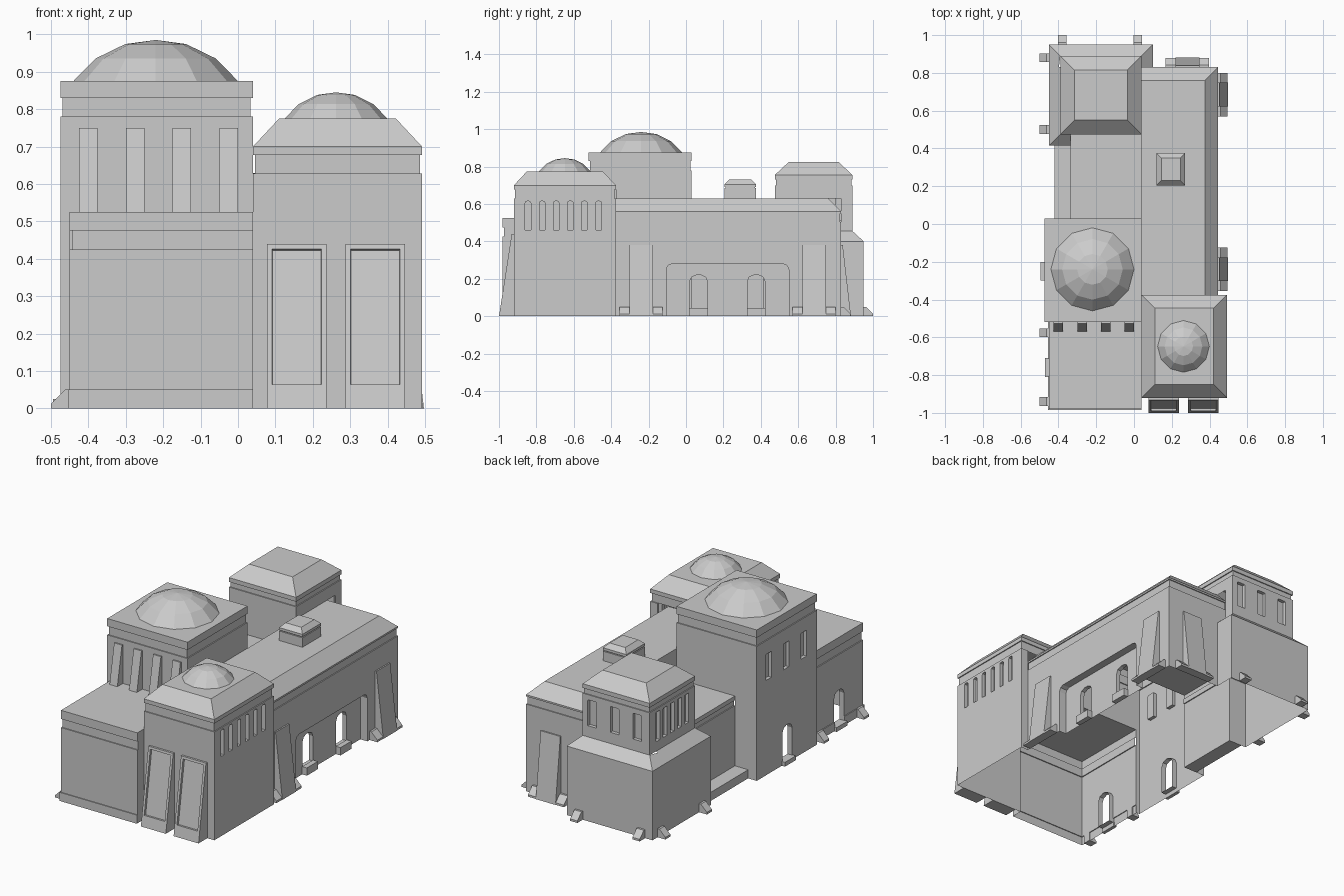
import bpy, bmesh, math
from mathutils import Vector

cube = bpy.data.objects.get("Cube")
if cube:
    bpy.data.objects.remove(cube)

plaster = bpy.data.materials.new("grey_plaster")
plaster.use_nodes = True
GREY = (0.6, 0.6, 0.6, 1)
plaster.diffuse_color = GREY
plaster.node_tree.nodes["Principled BSDF"].inputs["Base Color"].default_value = GREY

OUT = {"W": Vector((-1, 0, 0)), "E": Vector((1, 0, 0)),
       "S": Vector((0, -1, 0)), "N": Vector((0, 1, 0))}


def finish(name, bm):
    bmesh.ops.recalc_face_normals(bm, faces=bm.faces)
    mesh = bpy.data.meshes.new(name)
    bm.to_mesh(mesh)
    bm.free()
    mesh.materials.append(plaster)
    obj = bpy.data.objects.new(name, mesh)
    bpy.context.collection.objects.link(obj)
    return obj


def loft(name, rect, rings, sides=(1, 1, 1, 1)):
    """Stack of rectangles, each one (inset, height); sides weights the inset W, E, S, N."""
    x0, x1, y0, y1 = rect
    w, e, s, n = sides
    bm = bmesh.new()
    loops = []
    for i, z in rings:
        a, b, c, d = x0 + i * w, x1 - i * e, y0 + i * s, y1 - i * n
        loops.append([bm.verts.new(p) for p in ((a, c, z), (b, c, z), (b, d, z), (a, d, z))])
    for lo, hi in zip(loops, loops[1:]):
        for k in range(4):
            bm.faces.new((lo[k], lo[k - 3], hi[k - 3], hi[k]))
    bm.faces.new(loops[0][::-1])
    bm.faces.new(loops[-1])
    return finish(name, bm)


def prism(name, pts, side, base, lo, hi, through=False, inset=0):
    """Profile of (outward, height) run along a wall, or (along, height) run through it."""
    def place(p, t):
        a, along = (t, p[0]) if through else (p[0], t)
        if side in "WE":
            return (base + a * OUT[side].x, along, p[1])
        return (along, base + a * OUT[side].y, p[1])
    bm = bmesh.new()
    ends = [[bm.verts.new(place(p, t)) for p in pts] for t in (lo, hi)]
    for k in range(len(pts)):
        bm.faces.new((ends[0][k - 1], ends[0][k], ends[1][k], ends[1][k - 1]))
    bm.faces.new(ends[0])
    bm.faces.new(ends[1])
    if inset:
        bmesh.ops.recalc_face_normals(bm, faces=bm.faces)
        front = max(bm.faces, key=lambda f: f.normal.dot(OUT[side]) * f.calc_area())
        bmesh.ops.inset_region(bm, faces=[front], thickness=inset, depth=0)
        bmesh.ops.inset_region(bm, faces=[front], thickness=0.002, depth=-0.012)
    return finish(name, bm)


def opening(t, width, z0, z1, c):
    """Opening outline with rounded upper corners of radius c."""
    h = width / 2
    half = [(h, z0), (h, z1 - c), (h - 0.3 * c, z1 - 0.3 * c), (h - c, z1)]
    return [(t + u, z) for u, z in half] + [(t - u, z) for u, z in reversed(half)]


def cut(obj, side, base, centres, width, z0, z1, c, depth, through=False):
    for t in centres:
        cutter = prism("cutter", opening(t, width, z0, z1, c), side, base, -depth, 0.03, True)
        mod = obj.modifiers.new("opening", "BOOLEAN")
        mod.operation, mod.solver, mod.object = "DIFFERENCE", "EXACT", cutter
        bpy.context.view_layer.objects.active = obj
        bpy.ops.object.modifier_apply(modifier=mod.name)
        bpy.data.objects.remove(cutter)
    if through:  # doorways lose the back of the recess
        bm = bmesh.new()
        bm.from_mesh(obj.data)
        axis = 0 if side in "WE" else 1
        plane = base - depth * OUT[side][axis]
        bmesh.ops.delete(bm, context="FACES", geom=[
            f for f in bm.faces if all(abs(v.co[axis] - plane) < 1e-4 for v in f.verts)])
        bm.to_mesh(obj.data)
        bm.free()


# Blocks: footprint, height range, outline rings, weighted sides
def trim(low, mid, top, base=0):
    return [(0, base), (0, low), (0.006, low), (0.006, mid), (0, mid), (0, top)]


BLOCKS = {
    "front_hall": ((-0.45, 0.04, -0.98, -0.52), 0, 0.525,
                   [(-0.005, 0), (-0.005, 0.05)] + trim(0.425, 0.475, 0.525, 0.05), (1, 0, 1, 0)),
    "domed_tower": ((-0.475, 0.04, -0.52, 0.03), 0, 0.875, trim(0.78, 0.83, 0.875), (1, 1, 1, 1)),
    "gate_tower": ((0.04, 0.492, -0.92, -0.375), 0, 0.7,
                   trim(0.628, 0.677, 0.7) + [(0.07, 0.775)], (1, 1, 1, 1)),
    "main_hall": ((0.04, 0.445, -0.375, 0.83), 0, 0.63,
                  trim(0.505, 0.55, 0.56) + [(0.07, 0.63)], (0, 1, 0, 1)),
    "link_hall": ((-0.335, 0.04, 0.03, 0.475), 0, 0.455, trim(0.4, 0.43, 0.455), (1, 0, 0, 0)),
    "rear_wing": ((-0.45, 0.1, 0.415, 0.95), 0, 0.4,
                  [(0, 0), (0, 0.4), (0.06, 0.455)], (1, 1, 1, 1)),
    "rear_tower": ((-0.39, 0.04, 0.475, 0.89), 0.455, 0.755,
                   trim(0.7, 0.73, 0.755, 0.455) + [(0.075, 0.825)], (1, 1, 1, 1)),
}
parts = {n: loft(n, rect, rings, sides) for n, (rect, _, _, rings, sides) in BLOCKS.items()}

# Windows, the wide alcove and the doorways
cut(parts["gate_tower"], "E", 0.492, [-0.845 + 0.0755 * i for i in range(6)],
    0.03, 0.462, 0.615, 0.01, 0.02)
cut(parts["domed_tower"], "W", -0.475, (-0.4, -0.24, -0.08), 0.05, 0.55, 0.7, 0.005, 0.02)
cut(parts["rear_tower"], "N", 0.89, (-0.31, -0.165, -0.02), 0.055, 0.52, 0.67, 0.005, 0.02)
cut(parts["rear_tower"], "W", -0.39, [0.55 + 0.066 * i for i in range(5)],
    0.035, 0.51, 0.68, 0.004, 0.02)
cut(parts["main_hall"], "E", 0.445, [0.222], 0.655, -0.02, 0.28, 0.03, 0.045)
cut(parts["main_hall"], "E", 0.445, (0.067, 0.375), 0.095, 0.04, 0.22, 0.035, 0.07, True)
cut(parts["domed_tower"], "W", -0.475, [-0.25], 0.09, 0.025, 0.22, 0.035, 0.03, True)
cut(parts["front_hall"], "W", -0.45, [-0.76], 0.09, 0.025, 0.22, 0.035, 0.03, True)

# Open the undersides and join the interiors where blocks meet
EPS = 0.006
for name, obj in parts.items():
    bm = bmesh.new()
    bm.from_mesh(obj.data)
    floor = BLOCKS[name][1]
    bmesh.ops.delete(bm, context="FACES", geom=[
        f for f in bm.faces if all(v.co.z < floor + 1e-4 for v in f.verts)])
    bmesh.ops.triangulate(bm, faces=bm.faces)
    others = [(*b[0], b[1], b[2]) for n, b in BLOCKS.items() if n != name]
    for k in range(6):
        normal = [0, 0, 0]
        normal[k // 2] = 1
        for value in {box[k] for box in others}:
            point = [0, 0, 0]
            point[k // 2] = value
            bmesh.ops.bisect_plane(bm, geom=bm.verts[:] + bm.edges[:] + bm.faces[:],
                                   dist=1e-4, plane_co=point, plane_no=normal)

    def hidden(face):
        c = face.calc_center_median()
        return any(all(b[2 * i] - EPS < c[i] < b[2 * i + 1] + EPS for i in range(3))
                   for b in others)
    bmesh.ops.delete(bm, context="FACES", geom=[f for f in bm.faces if hidden(f)])
    bmesh.ops.dissolve_limit(bm, angle_limit=0.01, verts=bm.verts, edges=bm.edges)
    bm.to_mesh(obj.data)
    bm.free()


# Faceted domes
def dome(name, x, y, z, r, h):
    bm = bmesh.new()
    ring = [bm.verts.new((x + r * a, y, z + h * b))
            for a, b in ((1, 0), (0.73, 0.55), (0.37, 0.9), (0, 1))]
    edges = [bm.edges.new(pair) for pair in zip(ring, ring[1:])]
    bmesh.ops.spin(bm, geom=ring + edges, cent=(x, y, z), axis=(0, 0, 1),
                   angle=math.tau, steps=12)
    bmesh.ops.remove_doubles(bm, verts=bm.verts, dist=1e-4)
    return finish(name, bm)


dome("large_dome", -0.22, -0.24, 0.875, 0.22, 0.11)
dome("small_dome", 0.262, -0.648, 0.775, 0.137, 0.07)

# Roof vent and low ledge
loft("roof_vent", (0.12, 0.27, 0.205, 0.375), trim(0.685, 0.69, 0.705, 0.63) + [(0.025, 0.73)])
loft("low_ledge", (-0.42, -0.335, 0.03, 0.415), [(0, 0), (0, 0.05)])

# Framed gate buttresses
for x in (0.077, 0.287):
    prism("gate_buttress", [(0, 0), (0.08, 0), (0.072, 0.05), (0.012, 0.44), (0, 0.44)],
          "S", -0.92, x, x + 0.16, inset=0.02)

# Ribs under the large dome
for x in (-0.425, -0.3, -0.175, -0.05):
    prism("tower_rib", [(0, 0.525), (0.05, 0.525), (0.008, 0.75), (0, 0.75)],
          "S", -0.52, x, x + 0.05)

# Hall buttresses on wide feet
FOOT = [(0, 0), (0.05, 0), (0.05, 0.012), (0.012, 0.05), (0, 0.05)]
for side, base, mid in (("E", 0.445, -0.24), ("E", 0.445, 0.685), ("N", 0.83, 0.283)):
    prism("hall_buttress", [(0, 0), (0.052, 0), (0.008, 0.38), (0, 0.38)],
          side, base, mid - 0.063, mid + 0.063)
    prism("buttress_foot", FOOT, side, base, mid - 0.115, mid + 0.115)

# Small corner feet
for side, base, spots in (("W", -0.45, (-0.94, -0.575, 0.5, 0.88)), ("N", 0.95, (-0.38, 0.02))):
    for t in spots:
        prism("corner_foot", FOOT, side, base, t - 0.023, t + 0.023)

# Door steps
for side, base, mid, reach, h in (("W", -0.475, -0.25, 0.02, 0.025), ("W", -0.45, -0.76, 0.02, 0.025),
                                  ("E", 0.4, 0.067, 0.03, 0.045), ("E", 0.4, 0.375, 0.03, 0.045)):
    prism("door_step", [(0, 0), (reach, 0), (reach, h), (0, h)], side, base, mid - 0.05, mid + 0.05)
